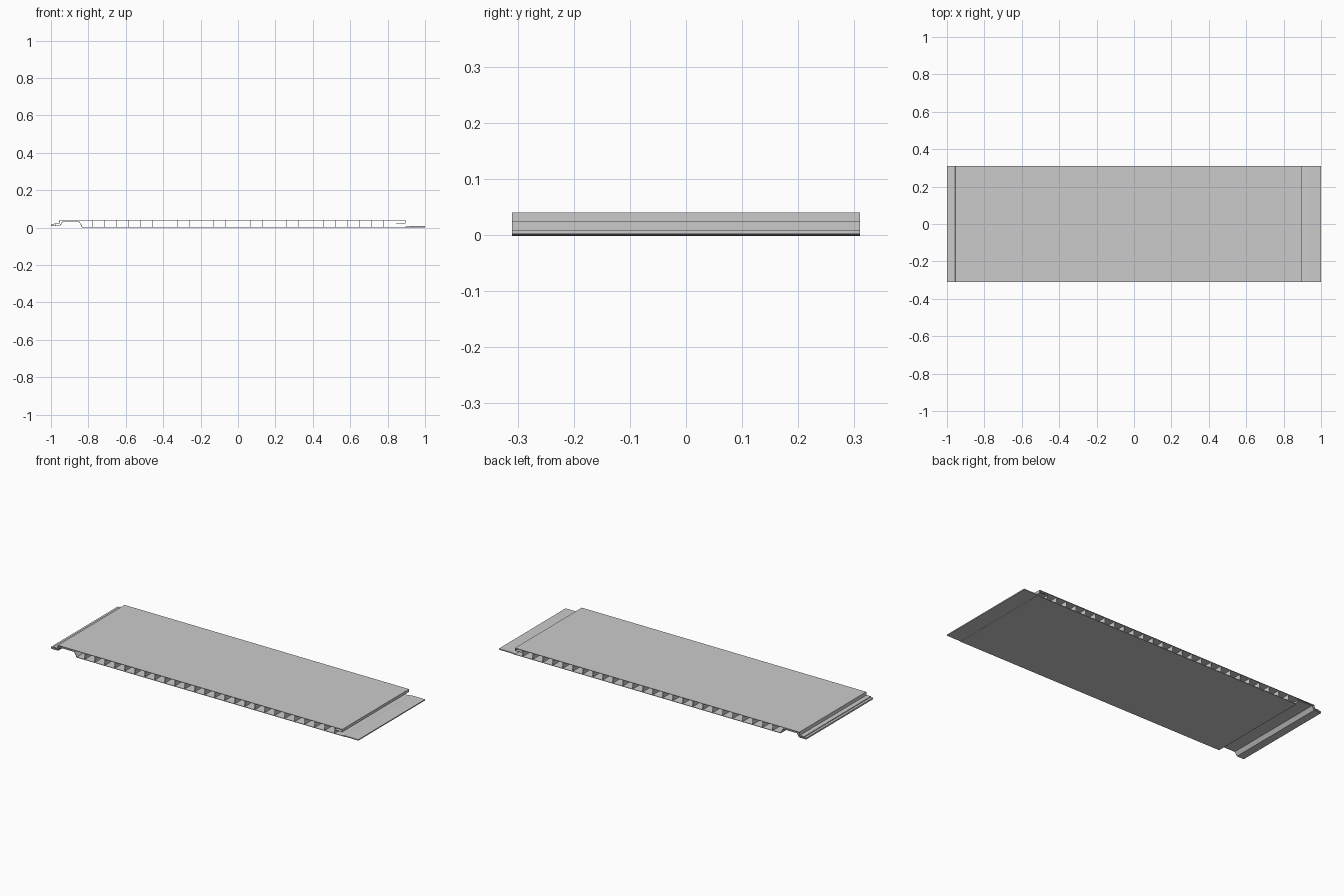
import bpy

if "Cube" in bpy.data.objects:
    bpy.data.objects.remove(bpy.data.objects["Cube"])

DEPTH = 0.31      # half length of the extrusion along y
T = 0.003         # wall thickness


def strip(name, pts, t=T):
    """Extrude an open x/z polyline along y and give it wall thickness."""
    n = len(pts)
    verts = [(x, y, z) for y in (-DEPTH, DEPTH) for x, z in pts]
    faces = [(i, i + 1, n + i + 1, n + i) for i in range(n - 1)]
    mesh = bpy.data.meshes.new(name)
    mesh.from_pydata(verts, [], faces)
    obj = bpy.data.objects.new(name, mesh)
    bpy.context.collection.objects.link(obj)
    mod = obj.modifiers.new("wall", "SOLIDIFY")
    mod.thickness = t
    mod.offset = 0
    mod.use_even_offset = True
    return obj


LOW, HIGH = T / 2, 0.04 - T / 2

# Top skin with the hooked right edge and stepped left edge
strip("top_skin", [(-0.985, 0.0205), (-0.9565, 0.0205), (-0.9535, HIGH),
                   (0.8935, HIGH), (0.8935, 0.0245), (0.845, 0.0245)])

# Bottom skin, rising at the left into the arch and down to the lip
strip("bottom_skin", [(-0.999, 0.0095), (-0.953, 0.0095), (-0.938, 0.0305),
                      (-0.848, 0.0305), (-0.832, LOW), (0.91, LOW)])

# Left interlocking lip
strip("left_lip", [(-0.9985, 0.0095), (-0.9985, 0.0165), (-0.985, 0.0165), (-0.985, 0.0205)])
for i, x in enumerate((-0.975, -0.96)):
    strip(f"lip_rib_{i}", [(x, 0.0095), (x, 0.0205)], 0.002)

# Right tongue, slightly raised above the bottom skin
strip("right_tongue", [(0.895, LOW), (0.918, 0.005), (1.0, 0.005)], 0.006)

# Evenly spaced vertical webs between the skins
for i in range(26):
    x = -0.78 + i * 0.065
    strip(f"web_{i:02d}", [(x, LOW), (x, HIGH)], 0.002)
